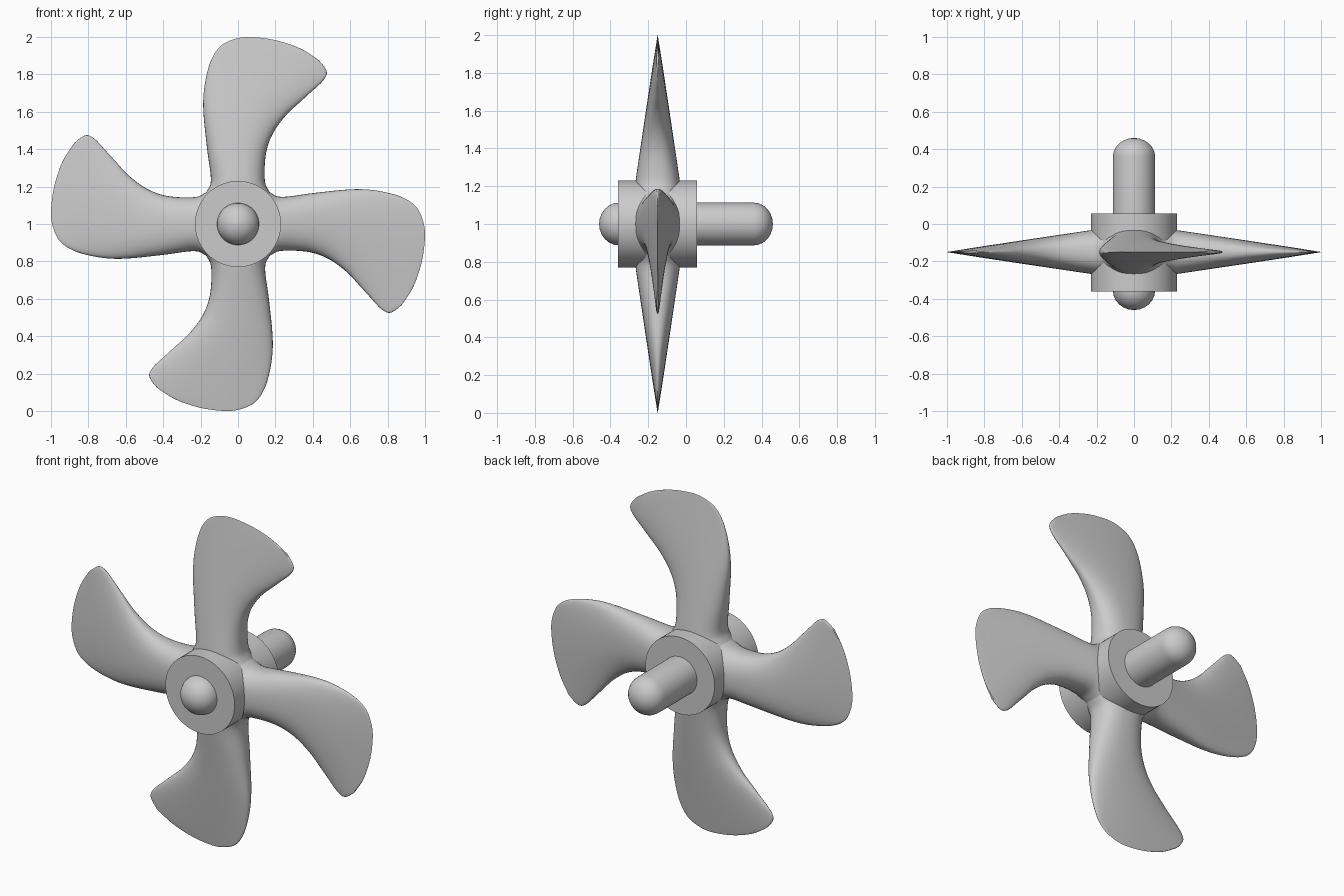
import bpy, bmesh, math
from mathutils import Vector

if "Cube" in bpy.data.objects:
    bpy.data.objects.remove(bpy.data.objects["Cube"])

CENTRE = Vector((0, 0, 1))
BLADE_Y = -0.15


def finish(name, bm, angle):
    bmesh.ops.recalc_face_normals(bm, faces=bm.faces)
    me = bpy.data.meshes.new(name)
    bm.to_mesh(me)
    bm.free()
    ob = bpy.data.objects.new(name, me)
    bpy.context.collection.objects.link(ob)
    ob.location = CENTRE
    bpy.ops.object.select_all(action='DESELECT')
    ob.select_set(True)
    bpy.context.view_layer.objects.active = ob
    bpy.ops.object.shade_smooth_by_angle(angle=math.radians(angle))
    return ob


def loft(bm, rings):
    """Skin a list of closed rings and cap both ends."""
    vs = [[bm.verts.new(p) for p in ring] for ring in rings]
    n = len(vs[0])
    for a, b in zip(vs, vs[1:]):
        for i in range(n):
            bm.faces.new((a[i], a[(i + 1) % n], b[(i + 1) % n], b[i]))
    bm.faces.new(vs[0])
    bm.faces.new(vs[-1])


def turned(name, profile, sides=64):
    """Round part about the y axis from (radius, y) points."""
    bm = bmesh.new()
    loft(bm, [[(r * math.cos(a), y, r * math.sin(a))
               for a in (2 * math.pi * i / sides for i in range(sides))]
              for r, y in profile])
    return finish(name, bm, 35)


def smooth_path(pts, steps):
    """Catmull-Rom curve through the points."""
    p = [Vector(q) for q in pts]
    p = [2 * p[0] - p[1]] + p + [2 * p[-1] - p[-2]]
    out = []
    for a, b, c, d in zip(p, p[1:], p[2:], p[3:]):
        for k in range(steps):
            t = k / steps
            out.append(0.5 * (2 * b + (c - a) * t + (2 * a - 5 * b + 4 * c - d) * t * t
                              + (3 * b - a - 3 * c + d) * t ** 3))
    return out + [p[-2]]


# Hub
turned("hub", [(0.23, -0.36), (0.23, 0.057)])

# Shaft with domed ends
dome = [math.radians(a) for a in (2, 15, 30, 45, 60, 75, 90)]
turned("shaft", [(0.113 * math.sin(a), -0.355 - 0.105 * math.cos(a)) for a in dome]
       + [(0.113 * math.sin(a), 0.36 + 0.10 * math.cos(a)) for a in reversed(dome)])

# Blade: matching points on the two edges, (sideways, outward) from the hub centre
left = [(-0.215, 0.12), (-0.165, 0.178), (-0.145, 0.24), (-0.165, 0.40), (-0.185, 0.60),
        (-0.18, 0.73), (-0.15, 0.86), (-0.10, 0.945), (-0.03, 0.985), (0.06, 1.0),
        (0.20, 0.983), (0.33, 0.94), (0.42, 0.885)]
right = [(0.215, 0.12), (0.165, 0.178), (0.143, 0.24), (0.15, 0.38), (0.19, 0.49),
         (0.26, 0.585), (0.33, 0.65), (0.39, 0.705), (0.44, 0.75), (0.465, 0.78),
         (0.475, 0.81), (0.462, 0.84), (0.435, 0.873)]


def half_thickness(r):
    return 0.003 + 0.114 * max(0.0, min(1.0, (1 - r) / 0.77))


def rounded(v, power=0.8):
    return math.copysign(abs(v) ** power, v)


rings = []
for l, r in zip(smooth_path(left, 5), smooth_path(right, 5)):
    ring = []
    for i in range(40):
        a = 2 * math.pi * i / 40
        q = (l + r) / 2 + (r - l) / 2 * rounded(math.cos(a))
        ring.append((q.x, BLADE_Y + half_thickness(q.length) * rounded(math.sin(a)), q.y))
    rings.append(ring)
bm = bmesh.new()
loft(bm, rings)
blade = finish("blade_1", bm, 60)

# Remaining blades, turned around the hub
for k in range(1, 4):
    other = blade.copy()
    other.name = f"blade_{k + 1}"
    other.rotation_euler.y = k * math.pi / 2
    bpy.context.collection.objects.link(other)
